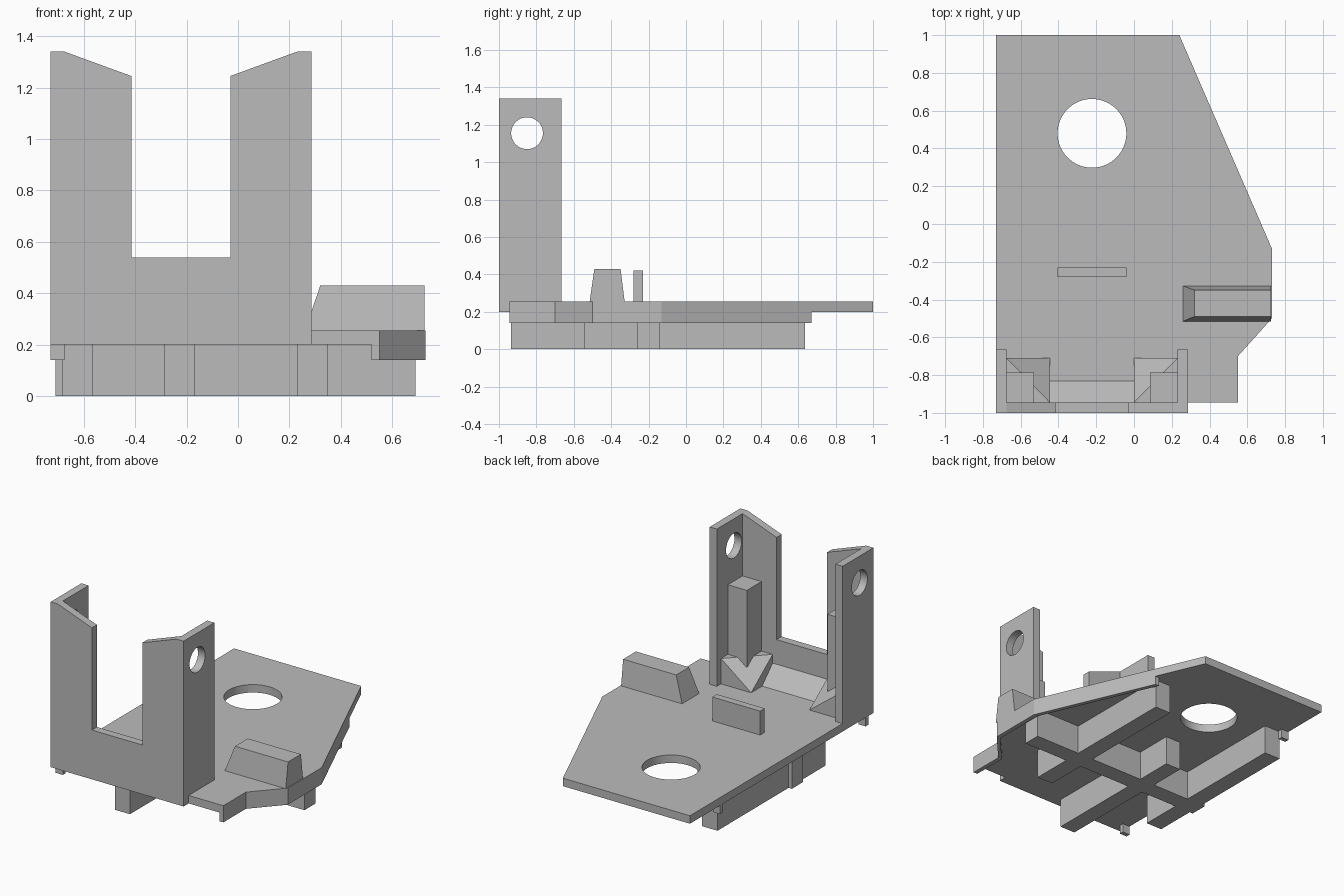
import bpy, bmesh
from mathutils import Vector

cube = bpy.data.objects.get("Cube")
if cube:
    bpy.data.objects.remove(cube)

grey = bpy.data.materials.new("plain grey")
grey.use_nodes = True
GREY = (0.5, 0.5, 0.5, 1)
grey.diffuse_color = GREY
grey.node_tree.nodes["Principled BSDF"].inputs["Base Color"].default_value = GREY

PLATE_TOP, PLATE_LOW, RIM_LOW = 0.255, 0.2, 0.14
MID = -0.2225  # mirror line of the bracket


def finish(name, bm):
    bmesh.ops.recalc_face_normals(bm, faces=bm.faces)
    mesh = bpy.data.meshes.new(name)
    bm.to_mesh(mesh)
    bm.free()
    mesh.materials.append(grey)
    obj = bpy.data.objects.new(name, mesh)
    bpy.context.collection.objects.link(obj)
    return obj


def prism(name, points, start, end, axis="z"):
    """Extrude a 2D outline along z (points are x, y) or y (points are x, z)."""
    bm = bmesh.new()
    place = (lambda a, b: (a, b, start)) if axis == "z" else (lambda a, b: (a, start, b))
    face = bm.faces.new([bm.verts.new(place(a, b)) for a, b in points])
    made = bmesh.ops.extrude_face_region(bm, geom=[face])["geom"]
    shift = Vector((0, 0, end - start)) if axis == "z" else Vector((0, end - start, 0))
    bmesh.ops.translate(bm, vec=shift, verts=[g for g in made if isinstance(g, bmesh.types.BMVert)])
    return finish(name, bm)


def box(name, x0, x1, y0, y1, z0, z1):
    return prism(name, [(x0, y0), (x1, y0), (x1, y1), (x0, y1)], z0, z1)


def hull(name, points):
    bm = bmesh.new()
    for p in points:
        bm.verts.new(p)
    bmesh.ops.convex_hull(bm, input=bm.verts)
    bmesh.ops.dissolve_limit(bm, angle_limit=0.01, verts=bm.verts, edges=bm.edges)
    return finish(name, bm)


def drill(obj, centre, radius, turn=(0, 0, 0)):
    bpy.ops.mesh.primitive_cylinder_add(vertices=64, radius=radius, depth=0.4,
                                        location=centre, rotation=turn)
    cutter = bpy.context.object
    cutter.hide_render = True
    mod = obj.modifiers.new("hole", "BOOLEAN")
    mod.operation, mod.solver, mod.object = "DIFFERENCE", "EXACT", cutter
    bpy.context.view_layer.objects.active = obj
    bpy.ops.object.modifier_apply(modifier=mod.name)
    bpy.data.objects.remove(cutter)


# Base plate with its round hole
base = prism("base_plate", [(-0.73, -0.945), (0.55, -0.945), (0.55, -0.7), (0.73, -0.5),
                            (0.73, -0.13), (0.24, 1), (-0.73, 1)], PLATE_LOW, PLATE_TOP)
drill(base, (MID, 0.48, 0.23), 0.182)

# Thin lip hanging below the left edge, and small tabs on the other edge
edge = [(0.55, -0.945), (0.55, -0.7), (0.73, -0.5), (0.73, -0.13), (0.383, 0.67)]
prism("edge_lip", edge + [(x - 0.03, y) for x, y in reversed(edge)], RIM_LOW, PLATE_LOW)
box("front_tab", -0.73, -0.675, -0.945, -0.915, RIM_LOW, PLATE_LOW)
box("back_tab", -0.73, -0.675, 0.64, 0.67, RIM_LOW, PLATE_LOW)

# Ribs under the plate
box("cross_rib", -0.71, 0.69, -0.26, -0.14, 0, PLATE_LOW)
for name, x0, x1, y0, y1 in (("right_rib", -0.685, -0.565, -0.545, 0.635),
                             ("middle_rib", -0.285, -0.17, -0.935, 0.12),
                             ("left_rib", 0.23, 0.35, -0.545, 0.635)):
    box(name, x0, x1, y0, y1, 0, PLATE_LOW)

# Notched front wall, outlined from one half
half = [(-0.03, 0.54), (-0.03, 1.245), (0.23, 1.34), (0.285, 1.34), (0.285, PLATE_LOW)]
prism("front_wall", half + [(2 * MID - x, z) for x, z in reversed(half)], -1, -0.945, "y")

# Ramp behind the wall
hull("wall_ramp", [(x, y, z) for x in (-0.445, 0)
                   for y, z in ((-0.945, PLATE_TOP), (-0.83, PLATE_TOP), (-0.945, 0.37))])

# Side walls, corner posts and sloped gussets on both sides
for side, sign in (("left", 1), ("right", -1)):
    def mx(x):
        return x if sign > 0 else 2 * MID - x
    xs = sorted((mx(0.23), mx(0.285)))
    wall = box(side + "_side_wall", *xs, -0.945, -0.665, PLATE_LOW, 1.34)
    drill(wall, (sum(xs) / 2, -0.85, 1.155), 0.085, (0, 1.5708, 0))
    xs = sorted((mx(0.085), mx(0.23)))
    box(side + "_post", *xs, -0.945, -0.785, PLATE_TOP, 0.91)
    corners = [(mx(x), y) for x, y in ((0.23, -0.945), (0.23, -0.71), (0, -0.945))]
    hull(side + "_gusset", [(x, y, z) for x, y in corners for z in (PLATE_TOP, 0.43)]
         + [(mx(0), -0.71, PLATE_TOP)])

# Upright blade and tapered block on top of the plate
box("upright_blade", -0.405, -0.04, -0.28, -0.23, PLATE_TOP, 0.42)
hull("tapered_block",
     [(x, y, PLATE_TOP) for x in (0.26, 0.725) for y in (-0.515, -0.328)]
     + [(x, y, 0.43) for x in (0.32, 0.725) for y in (-0.49, -0.35)])
